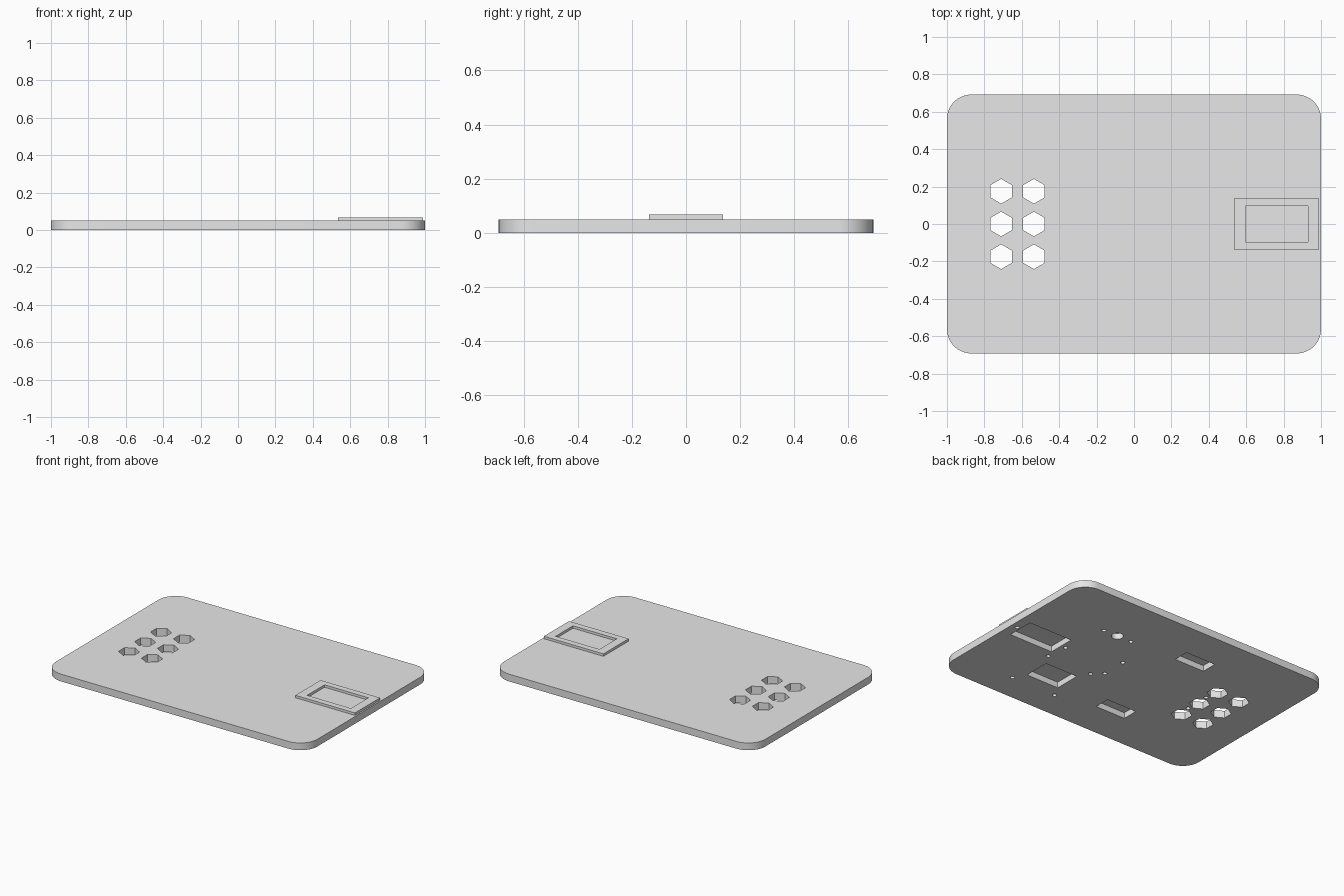
import bpy, bmesh
from math import pi, cos, sin, radians

cube = bpy.data.objects.get("Cube")
if cube:
    bpy.data.objects.remove(cube, do_unlink=True)

grey = bpy.data.materials.new("plain_grey")
grey.use_nodes = True
grey.diffuse_color = (0.8, 0.8, 0.8, 1)
grey.node_tree.nodes["Principled BSDF"].inputs["Base Color"].default_value = (0.8, 0.8, 0.8, 1)

LENGTH, WIDTH, THICK, CORNER = 2.0, 1.384, 0.05, 0.13
FRAME_TOP, DEPTH, BELOW = 0.067, 0.04, -0.02


def prism(bm, outline, z0, z1):
    """Extrude a closed 2D outline from z0 to z1."""
    base = bm.faces.new([bm.verts.new((x, y, z0)) for x, y in outline])
    top = bmesh.ops.extrude_face_region(bm, geom=[base])["geom"]
    verts = [v for v in top if isinstance(v, bmesh.types.BMVert)]
    bmesh.ops.translate(bm, verts=verts, vec=(0, 0, z1 - z0))


def rect(x0, x1, y0, y1):
    return [(x0, y0), (x1, y0), (x1, y1), (x0, y1)]


def polygon(x, y, radius, sides, turn=0.0):
    return [(x + radius * cos(turn + 2 * pi * i / sides),
             y + radius * sin(turn + 2 * pi * i / sides)) for i in range(sides)]


def rounded_rect(length, width, radius, steps=12):
    points = []
    for quarter, (sx, sy) in enumerate([(1, 1), (-1, 1), (-1, -1), (1, -1)]):
        cx, cy = sx * (length / 2 - radius), sy * (width / 2 - radius)
        for i in range(steps + 1):
            a = (quarter + i / steps) * pi / 2
            points.append((cx + radius * cos(a), cy + radius * sin(a)))
    return points


def make(name, prisms):
    """Build one object from a list of (outline, z0, z1)."""
    bm = bmesh.new()
    for outline, z0, z1 in prisms:
        prism(bm, outline, z0, z1)
    bmesh.ops.recalc_face_normals(bm, faces=bm.faces)
    mesh = bpy.data.meshes.new(name)
    bm.to_mesh(mesh)
    bm.free()
    mesh.materials.append(grey)
    obj = bpy.data.objects.new(name, mesh)
    bpy.context.collection.objects.link(obj)
    return obj


def cut(obj, cutter):
    mod = obj.modifiers.new("cut", "BOOLEAN")
    mod.operation, mod.solver, mod.object = "DIFFERENCE", "EXACT", cutter
    bpy.ops.object.select_all(action="DESELECT")
    bpy.context.view_layer.objects.active = obj
    obj.select_set(True)
    bpy.ops.object.modifier_apply(modifier=mod.name)
    bpy.data.objects.remove(cutter, do_unlink=True)
    bpy.ops.object.shade_smooth_by_angle(angle=radians(30))


# Cover plate with rounded corners
plate = make("cover_plate", [(rounded_rect(LENGTH, WIDTH, CORNER), 0, THICK)])
cuts = []

# Hexagonal grille holes, right through the plate
for x in (-0.71, -0.535):
    for y in (-0.175, 0, 0.175):
        cuts.append((polygon(x, y, 0.066, 6, pi / 2), BELOW, 0.1))

# Rectangular pockets in the underside
for area in [(0.595, 0.93, -0.095, 0.095), (0.275, 0.525, -0.415, -0.23),
             (-0.29, -0.06, -0.44, -0.33), (-0.29, -0.06, 0.33, 0.44)]:
    cuts.append((rect(*area), BELOW, DEPTH))

# Round pocket and screw holes in the underside
cuts.append((polygon(0.405, 0.32, 0.038, 24), BELOW, DEPTH))
for x, y in [(0.955, 0), (0.56, 0), (0.575, -0.15), (0.23, -0.15),
             (0.575, -0.5), (0.23, -0.5), (0.165, -0.087), (0.165, 0.087),
             (0.515, 0.32), (0.295, 0.32), (-0.515, -0.087), (-0.515, 0.087)]:
    cuts.append((polygon(x, y, 0.014, 16), BELOW, DEPTH))
cut(plate, make("plate_cutter", cuts))

# Raised frame around the window recess
frame = make("window_frame", [(rect(0.535, 0.99, -0.137, 0.137), THICK, FRAME_TOP)])
cut(frame, make("frame_cutter", [(rect(0.595, 0.93, -0.095, 0.095), 0, 0.1)]))
